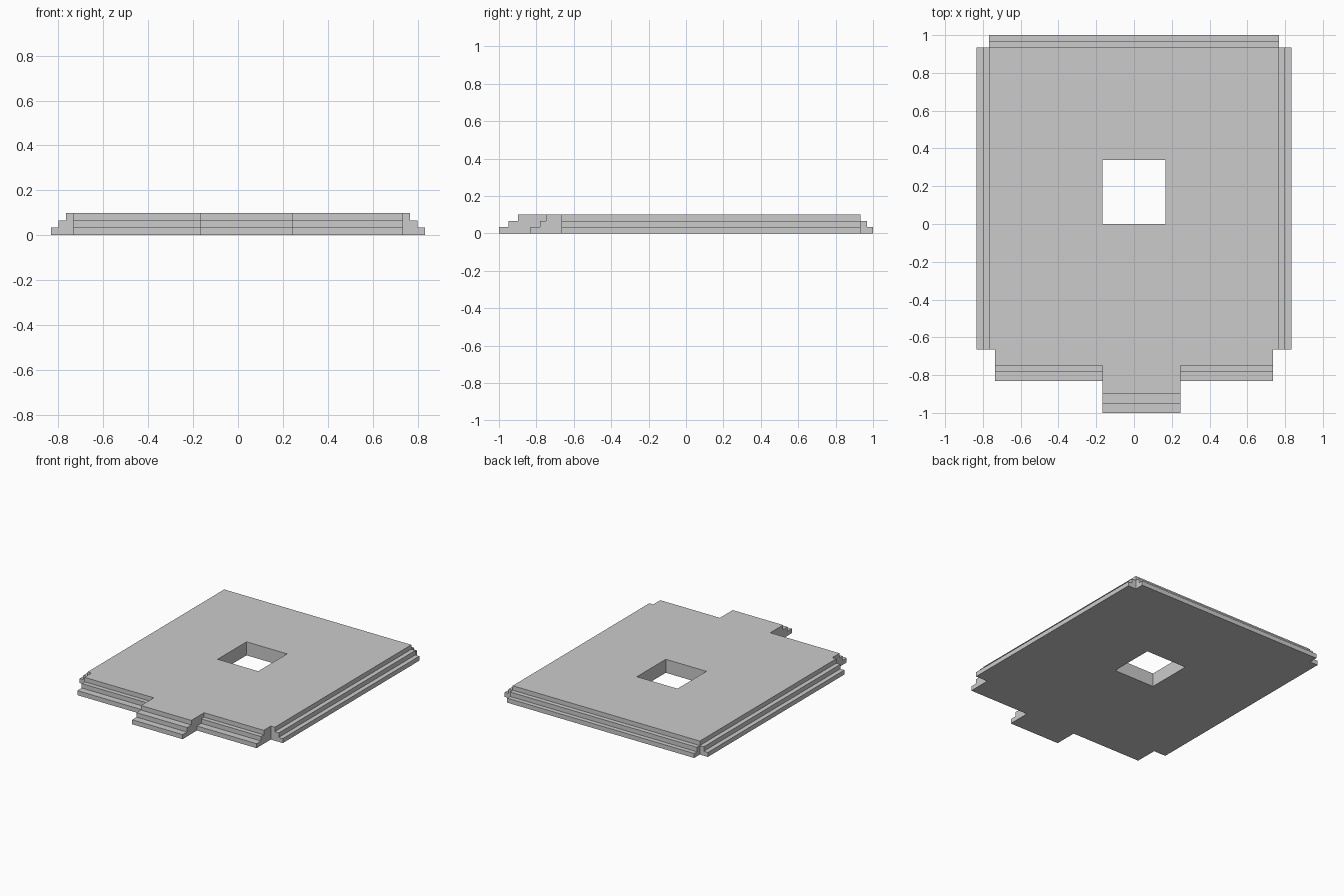
import bpy, bmesh
from mathutils import Matrix, Vector

if "Cube" in bpy.data.objects:
    bpy.data.objects.remove(bpy.data.objects["Cube"])

H = 0.1            # platform height
STEP = H / 3       # riser height


def finish(bm, name):
    bmesh.ops.recalc_face_normals(bm, faces=bm.faces)
    mesh = bpy.data.meshes.new(name)
    bm.to_mesh(mesh)
    bm.free()
    obj = bpy.data.objects.new(name, mesh)
    bpy.context.collection.objects.link(obj)
    return obj


def extrude_all(bm, vec):
    geom = bmesh.ops.extrude_face_region(bm, geom=bm.faces[:])["geom"]
    verts = [g for g in geom if isinstance(g, bmesh.types.BMVert)]
    bmesh.ops.translate(bm, vec=vec, verts=verts)


def plate(name, outline, hole):
    """Flat slab with a straight-through opening."""
    bm = bmesh.new()
    edges = []
    for loop in (outline, hole):
        vs = [bm.verts.new((x, y, 0)) for x, y in loop]
        edges += [bm.edges.new((vs[i - 1], vs[i])) for i in range(len(vs))]
    bmesh.ops.triangle_fill(bm, edges=edges, use_beauty=True, use_dissolve=False)
    extrude_all(bm, (0, 0, H))
    return finish(bm, name)


def steps(name, start, end, outward, d1, d2):
    """Two treads running from start to end, stepping down outward."""
    profile = [(0, 0), (d2, 0), (d2, STEP), (d1, STEP), (d1, 2 * STEP), (0, 2 * STEP)]
    out, a, b = Vector((*outward, 0)), Vector((*start, 0)), Vector((*end, 0))
    bm = bmesh.new()
    bm.faces.new([bm.verts.new(a + out * d + Vector((0, 0, z))) for d, z in profile])
    extrude_all(bm, b - a)
    return finish(bm, name)


# Main floor: body, front landing and offset entrance landing, with centre opening
SX, BACK, SIDE_FRONT = 0.767, 0.934, -0.665
FX, FRONT = 0.735, -0.748
EL, ER, ENTRY = -0.167, 0.246, -0.898
plate("floor_slab",
      [(-SX, BACK), (-SX, SIDE_FRONT), (-FX, SIDE_FRONT), (-FX, FRONT),
       (EL, FRONT), (EL, ENTRY), (ER, ENTRY), (ER, FRONT),
       (FX, FRONT), (FX, SIDE_FRONT), (SX, SIDE_FRONT), (SX, BACK)],
      [(-0.167, 0), (0.166, 0), (0.166, 0.338), (-0.167, 0.338)])

# Side steps, left and right
for side, s in (("left", -1), ("right", 1)):
    steps(f"{side}_steps", (s * SX, SIDE_FRONT), (s * SX, BACK), (s, 0), 0.033, 0.066)

# Back steps
steps("back_steps", (-SX, BACK), (SX, BACK), (0, 1), 0.033, 0.066)

# Front steps either side of the entrance
steps("front_left_steps", (-FX, FRONT), (EL, FRONT), (0, -1), 0.033, 0.084)
steps("front_right_steps", (ER, FRONT), (FX, FRONT), (0, -1), 0.033, 0.084)

# Entrance steps
steps("entrance_steps", (EL, ENTRY), (ER, ENTRY), (0, -1), 0.051, 0.102)
